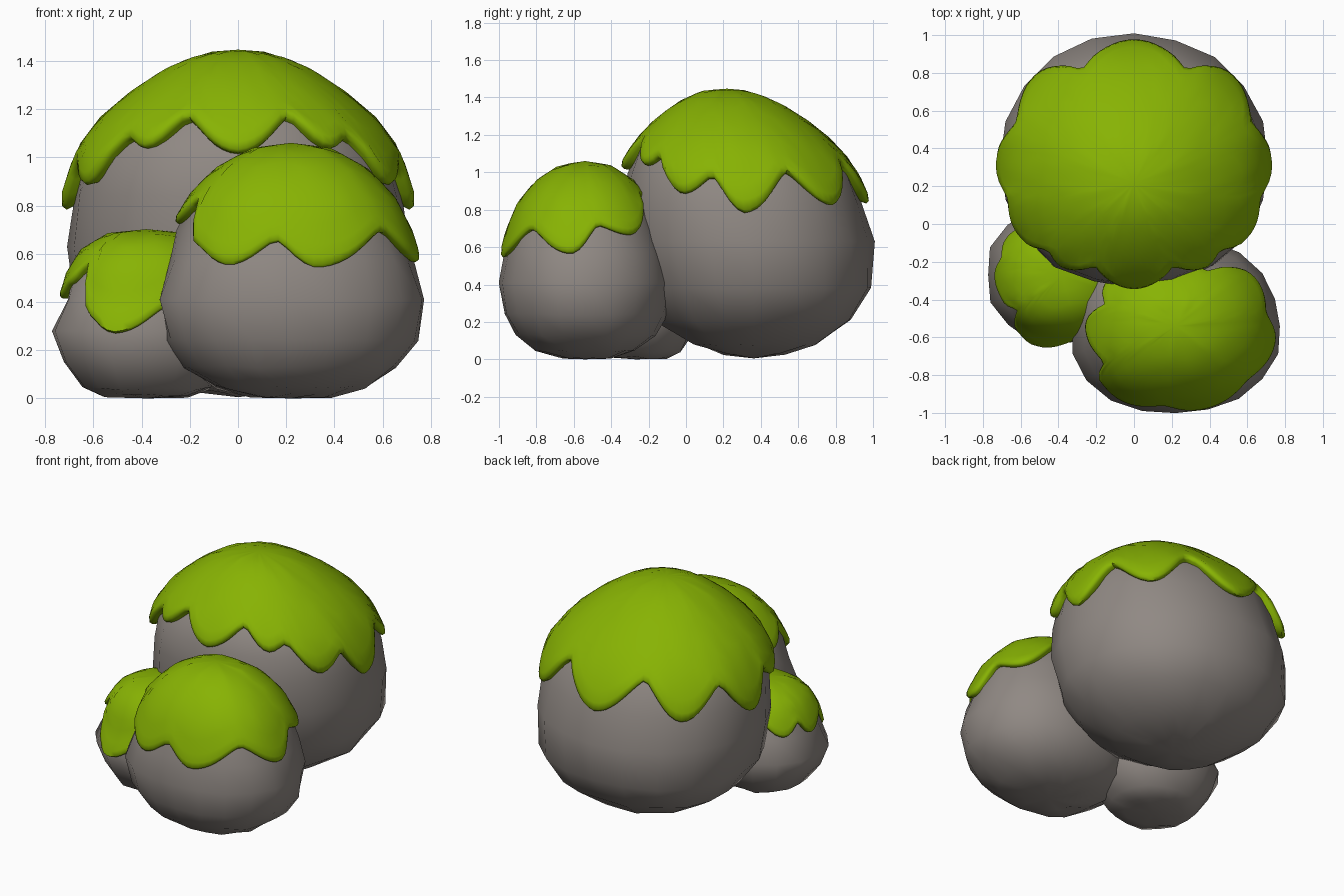
import bpy, bmesh, math, random
from mathutils import Vector

random.seed(4)
cube = bpy.data.objects.get("Cube")
if cube:
    bpy.data.objects.remove(cube, do_unlink=True)


def material(name, rgb):
    mat = bpy.data.materials.new(name)
    mat.use_nodes = True
    mat.diffuse_color = (*rgb, 1)
    mat.node_tree.nodes["Principled BSDF"].inputs["Base Color"].default_value = (*rgb, 1)
    return mat


STONE = material("warm grey stone", (0.28, 0.25, 0.23))
MOSS = material("moss green", (0.245, 0.45, 0.001))


class Boulder:
    """Squashed turned form: a top-down profile of (radius share, height)."""

    def __init__(self, centre, radii, power, lean, profile):
        self.centre, self.radii, self.power, self.lean = centre, radii, power, lean
        self.profile = [Vector(p) for p in profile]
        self.mid = 0.5 * profile[0][1]

    def at(self, s):
        s = min(max(s, 0), len(self.profile) - 1.001)
        i = int(s)
        return self.profile[i].lerp(self.profile[i + 1], s - i)

    def step_for_height(self, z):
        for i, (a, b) in enumerate(zip(self.profile, self.profile[1:])):
            if b.y <= z:
                return i + (a.y - z) / (a.y - b.y)
        return len(self.profile) - 1

    def point(self, angle, s, offset=0.0):
        r, z = self.at(s)
        c, d = math.cos(angle), math.sin(angle)
        k = (abs(c) ** self.power + abs(d) ** self.power) ** (-1 / self.power)
        size = sum(self.radii) / 2
        slope = self.at(s + 0.4) - self.at(s - 0.4)
        normal = Vector((-slope.y, slope.x * size)).normalized()
        r = r + offset * normal.x / size
        z += offset * normal.y
        # The lean stops near the base
        shift = self.lean * max(z - self.mid, -0.25)
        return Vector((self.centre[0] + self.radii[0] * c * k * r,
                       self.centre[1] + self.radii[1] * d * k * r + shift, z))


def build(name, top, rings, bottom, mat):
    """Skin rings from the top pole downward, optionally closing the base."""
    bm = bmesh.new()
    pole = bm.verts.new(top)
    grid = [[bm.verts.new(p) for p in ring] for ring in rings]
    n = len(grid[0])
    for j in range(n):
        k = (j + 1) % n
        bm.faces.new((pole, grid[0][j], grid[0][k]))
        for a, b in zip(grid, grid[1:]):
            bm.faces.new((a[j], b[j], b[k], a[k]))
    if bottom is not None:
        base = bm.verts.new(bottom)
        for j in range(n):
            bm.faces.new((base, grid[-1][(j + 1) % n], grid[-1][j]))
    mesh = bpy.data.meshes.new(name)
    bm.to_mesh(mesh)
    bm.free()
    mesh.materials.append(mat)
    obj = bpy.data.objects.new(name, mesh)
    bpy.context.collection.objects.link(obj)
    bpy.context.view_layer.objects.active = obj
    bpy.ops.object.select_all(action='DESELECT')
    obj.select_set(True)
    bpy.ops.object.shade_smooth_by_angle(angle=math.radians(60))


def rock(name, b, sides=20):
    last = len(b.profile) - 1
    rings = [[b.point(math.tau * j / sides, i, random.uniform(-0.01, 0.008))
              for j in range(sides)] for i in range(1, last)]
    build(name, b.point(0, 0), rings, b.point(0, last), STONE)


def hem(keys, degrees):
    """Height of the scalloped edge: round lobes between tighter notches."""
    keys = sorted((a % 360, z) for a, z in keys)
    keys = [(keys[-1][0] - 360, keys[-1][1])] + keys + [(keys[0][0] + 360, keys[0][1])]
    for (a, za), (c, zc) in zip(keys, keys[1:]):
        if a <= degrees <= c:
            u = (degrees - a) / (c - a)
            if za > zc:
                u, za, zc = 1 - u, zc, za
            u = u ** 1.3
            return za + (zc - za) * (0.6 * u * u * (3 - 2 * u) + 0.4 * u)


def moss(name, b, keys, thick, columns=90):
    # Share of the way to the hem, and share of the thickness; the lip tucks in
    steps = [(t / 8, 1) for t in range(1, 8)] + [(0.95, 1.08), (0.99, 0.85), (1, 0.4), (0.98, -0.5)]
    rings = []
    for t, lift in steps:
        ring = []
        for j in range(columns):
            angle = 360 * j / columns
            s = b.step_for_height(hem(keys, angle)) * t
            ring.append(b.point(math.radians(angle), s, thick * lift))
        rings.append(ring)
    top = b.point(0, 0) + Vector((0, 0, thick))
    build(name, top, rings, None, MOSS)


# Large boulder at the back
large = Boulder((0, 0.325), (0.715, 0.668), 2.12, -0.15, [
    (0, 1.405), (.18, 1.395), (.38, 1.338), (.58, 1.245), (.77, 1.13), (.9, 1.0),
    (.96, .84), (1, .63), (.95, .38), (.79, .21), (.5, .08), (.25, .03), (0, .005)])
half = [(-68, 1.15), (-54, 1.03), (-44, 1.07), (-28, .88), (-13, .97),
        (0, .78), (24, .99), (44, .82), (65, 1.04)]
rock("large_rock", large)
moss("large_moss_cap", large,
     half + [(180 - a, z) for a, z in half] + [(-90, 1.01), (90, .83)], 0.042, 120)

# Medium boulder at the front
medium = Boulder((0.22, -0.54), (0.555, 0.465), 2.25, 0, [
    (0, 1.03), (.28, 1.01), (.54, .93), (.73, .82), (.84, .7), (.915, .57),
    (1, .41), (.94, .24), (.8, .13), (.57, .045), (.3, .01), (0, 0)])
rock("medium_rock", medium)
moss("medium_moss_cap", medium, [
    (-149, .81), (-138, .63), (-118, .55), (-97, .65), (-78, .54), (-42, .69), (-10, .56),
    (10, .71), (34, .66), (65, .87), (90, .8), (115, .88), (140, .78),
    (160, .85), (180, .72)], 0.03)

# Small boulder at the side
small = Boulder((-0.38, -0.27), (0.4, 0.37), 2.2, 0, [
    (0, .675), (.38, .66), (.63, .6), (.77, .51), (.84, .41),
    (1, .28), (.87, .15), (.68, .04), (.45, .01), (0, 0)])
rock("small_rock", small, 16)
moss("small_moss_cap", small, [
    (180, .41), (-157, .47), (-140, .55), (-127, .34), (-108, .27), (-75, .38), (-45, .3),
    (-10, .45), (20, .38), (50, .5), (90, .42), (118, .53), (145, .43), (163, .5)], 0.027, 80)
